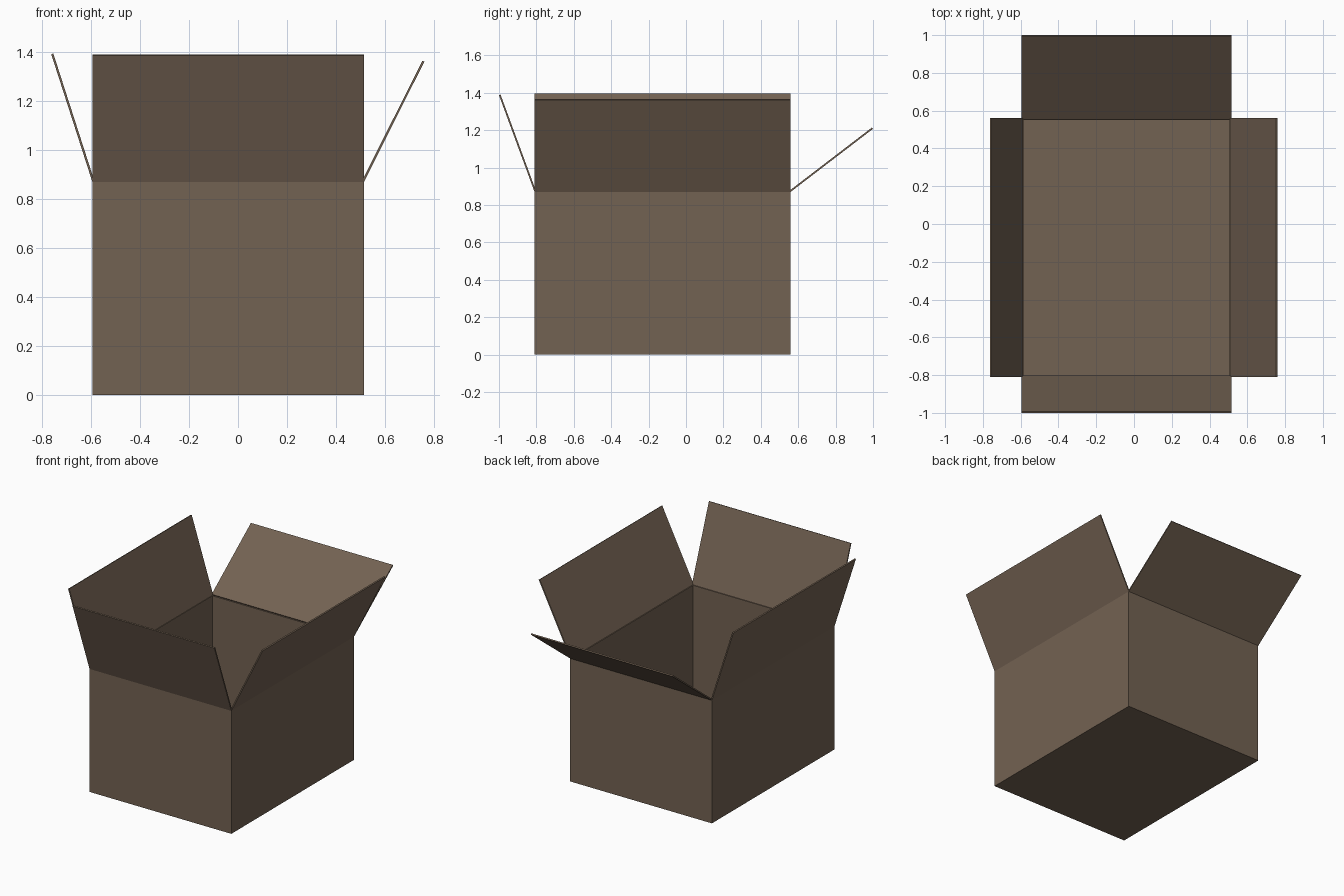
import bpy, bmesh
from mathutils import Vector

if "Cube" in bpy.data.objects:
    bpy.data.objects.remove(bpy.data.objects["Cube"])

X0, X1, Y0, Y1, H = -0.595, 0.515, -0.81, 0.56, 0.87
T = 0.009  # cardboard thickness

card = bpy.data.materials.new("brown cardboard")
card.diffuse_color = (0.171, 0.122, 0.085, 1)
card.use_nodes = True
card.node_tree.nodes["Principled BSDF"].inputs["Base Color"].default_value = card.diffuse_color


def make_object(name, bm):
    mesh = bpy.data.meshes.new(name)
    bm.to_mesh(mesh)
    bm.free()
    mesh.materials.append(card)
    ob = bpy.data.objects.new(name, mesh)
    bpy.context.collection.objects.link(ob)
    # thickness grows inward from the outer skin
    mod = ob.modifiers.new("thickness", 'SOLIDIFY')
    mod.thickness = T
    mod.offset = -1
    mod.use_even_offset = True
    return ob


# Open-topped box body
bm = bmesh.new()
bmesh.ops.create_cube(bm, size=1)
for v in bm.verts:
    v.co = ((X0 if v.co.x < 0 else X1), (Y0 if v.co.y < 0 else Y1), (0 if v.co.z < 0 else H))
bm.normal_update()
top = [f for f in bm.faces if f.normal.z > 0.9]
bmesh.ops.delete(bm, geom=top, context='FACES_ONLY')
make_object("box_body", bm)


# Flap: hinge edge a-b swept to the tip, outer skin facing away from the box
def flap(name, a, b, lean, rise):
    a, b, lean = Vector((*a, H)), Vector((*b, H)), Vector((*lean, 0))
    tip = lean + Vector((0, 0, rise))
    bm = bmesh.new()
    f = bm.faces.new([bm.verts.new(p) for p in (a, b, b + tip, a + tip)])
    f.normal_update()
    if f.normal.dot(lean) < 0:
        f.normal_flip()
    make_object(name, bm)


flap("left_flap", (X0, Y0), (X0, Y1), (-0.168, 0), 0.522)
flap("right_flap", (X1, Y0), (X1, Y1), (0.246, 0), 0.491)
flap("front_flap", (X0, Y0), (X1, Y0), (0, -0.19), 0.517)
flap("back_flap", (X0, Y1), (X1, Y1), (0, 0.44), 0.337)
